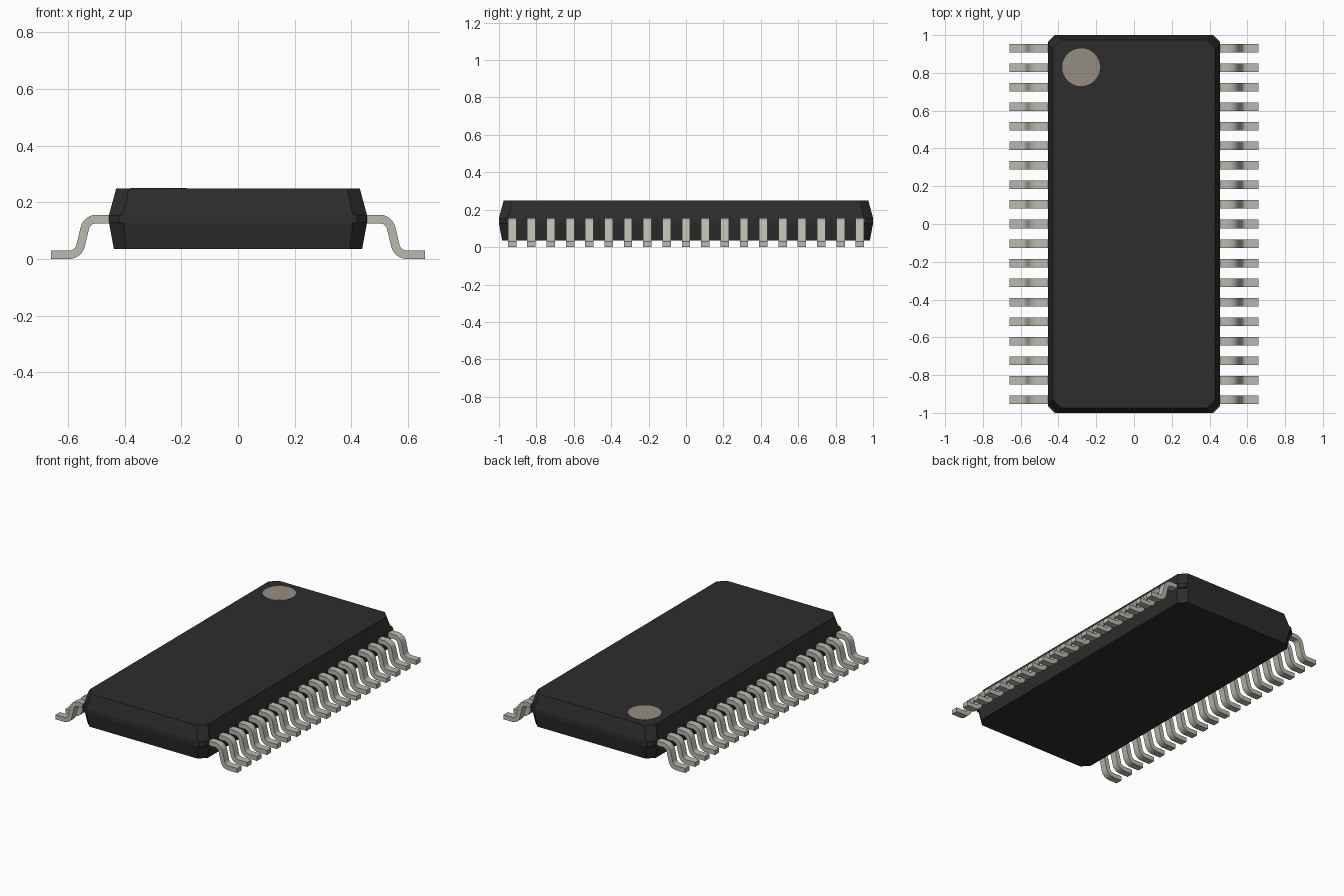
import bpy, bmesh
from math import tan
from mathutils import Vector

cube = bpy.data.objects.get("Cube")
if cube:
    bpy.data.objects.remove(cube)


def material(name, rgb):
    m = bpy.data.materials.new(name)
    m.use_nodes = True
    m.diffuse_color = (*rgb, 1)
    m.node_tree.nodes["Principled BSDF"].inputs["Base Color"].default_value = (*rgb, 1)
    return m


black = material("black plastic", (0.026, 0.026, 0.026))
metal = material("tinned metal", (0.50, 0.48, 0.43))
mark = material("grey mark", (0.30, 0.27, 0.22))


def finish(bm, name, mat):
    bmesh.ops.recalc_face_normals(bm, faces=bm.faces)
    me = bpy.data.meshes.new(name)
    bm.to_mesh(me)
    bm.free()
    me.materials.append(mat)
    ob = bpy.data.objects.new(name, me)
    bpy.context.collection.objects.link(ob)
    return ob


# Package body: chamfered rectangles lofted upwards, bulging at the seam band
def ring(bm, hx, hy, z, c):
    pts = []
    for sx, sy in ((1, 1), (-1, 1), (-1, -1), (1, -1)):
        pair = [(sx * hx, sy * (hy - c), z), (sx * (hx - c), sy * hy, z)]
        pts += pair if sx * sy > 0 else pair[::-1]
    return [bm.verts.new(p) for p in pts]


bm = bmesh.new()
levels = [(0.438, 0.983, 0.035, 0.045), (0.455, 1.0, 0.127, 0.05),
          (0.455, 1.0, 0.127, 0.035), (0.455, 1.0, 0.156, 0.035),
          (0.455, 1.0, 0.156, 0.05), (0.43, 0.975, 0.248, 0.045)]
rings = [ring(bm, *lv) for lv in levels]
for low, high in zip(rings, rings[1:]):
    for i in range(8):
        j = (i + 1) % 8
        bm.faces.new((low[i], low[j], high[j], high[i]))
bm.faces.new(rings[0])
bm.faces.new(rings[-1])
finish(bm, "package_body", black)

# Pin one marker: thin disc on the top
bpy.ops.mesh.primitive_cylinder_add(vertices=48, radius=0.1, depth=0.004,
                                    location=(-0.28, 0.83, 0.248))
dot = bpy.context.object
dot.name = "pin_one_marker"
dot.data.materials.append(mark)


# Gull-wing pin: centreline with two rounded bends, thickened and extruded
def centreline(corners, radius, steps=6):
    path = [corners[0]]
    for a, b, c in zip(corners, corners[1:], corners[2:]):
        u, v = (a - b).normalized(), (c - b).normalized()
        turn = (-u).angle(v)
        start = b + u * radius * tan(turn / 2)
        centre = b + (u + v).normalized() * (radius / abs((u + v).normalized().cross(u)))
        arm = start - centre
        sign = 1 if (-u).cross(v) > 0 else -1
        for k in range(steps + 1):
            path.append(centre + Vector(rotate(arm, sign * turn * k / steps)))
    return path + [corners[-1]]


def rotate(vec, angle):
    from math import cos, sin
    return (vec.x * cos(angle) - vec.y * sin(angle),
            vec.x * sin(angle) + vec.y * cos(angle))


path = centreline([Vector(p) for p in
                   ((0.42, 0.141), (0.533, 0.141), (0.563, 0.015), (0.66, 0.015))], 0.042)
half_thick, half_width, pitch = 0.015, 0.0225, 0.1033


def pin(side, y, name):
    bm = bmesh.new()
    sections = []
    for i, p in enumerate(path):
        t = (path[min(i + 1, len(path) - 1)] - path[max(i - 1, 0)]).normalized()
        n = Vector((-t.y, t.x)) * half_thick
        sections.append([bm.verts.new((side * q.x, y + w, q.y)) for q, w in
                         ((p + n, -half_width), (p + n, half_width),
                          (p - n, half_width), (p - n, -half_width))])
    for a, b in zip(sections, sections[1:]):
        for i in range(4):
            j = (i + 1) % 4
            bm.faces.new((a[i], a[j], b[j], b[i]))
    bm.faces.new(sections[0])
    bm.faces.new(sections[-1])
    return finish(bm, name, metal)


pins = [pin(side, (k - 9) * pitch, f"{label}_pin_{k + 1}")
        for side, label in ((1, "left"), (-1, "right")) for k in range(19)]

# Smooth the bends, keep the pin edges crisp
bpy.ops.object.select_all(action="DESELECT")
for ob in pins:
    ob.select_set(True)
bpy.context.view_layer.objects.active = pins[0]
bpy.ops.object.shade_smooth_by_angle(angle=0.7)
